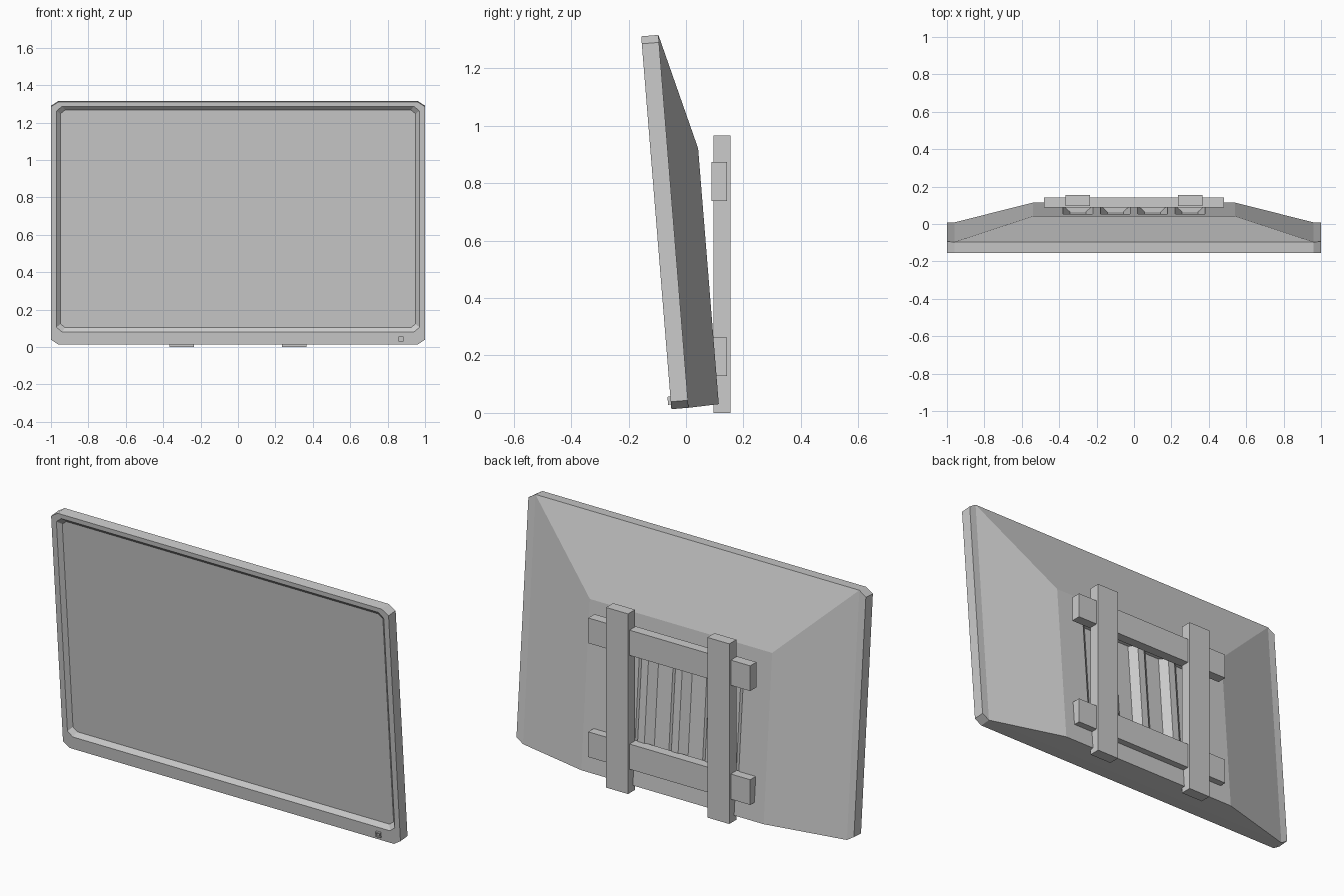
import bpy, bmesh
from math import radians
from mathutils import Matrix

if "Cube" in bpy.data.objects:
    bpy.data.objects.remove(bpy.data.objects["Cube"])

# Panel space: x across, y depth from the front face, z up the panel; leaned forward
TILT = Matrix.Translation((0, -0.051, 0.013)) @ Matrix.Rotation(radians(4.62), 4, 'X')


def finish(name, bm, matrix=None):
    if matrix:
        bm.transform(matrix)
    bmesh.ops.recalc_face_normals(bm, faces=bm.faces[:])
    mesh = bpy.data.meshes.new(name)
    bm.to_mesh(mesh)
    bm.free()
    ob = bpy.data.objects.new(name, mesh)
    bpy.context.collection.objects.link(ob)
    return ob


def loft(name, loops, matrix=None):
    """Join a stack of equal-length point loops and cap both ends."""
    bm = bmesh.new()
    rings = [[bm.verts.new(p) for p in loop] for loop in loops]
    n = len(rings[0])
    for a, b in zip(rings, rings[1:]):
        for i in range(n):
            j = (i + 1) % n
            bm.faces.new((a[i], a[j], b[j], b[i]))
    bm.faces.new(rings[0])
    bm.faces.new(rings[-1])
    return finish(name, bm, matrix)


def rect(hx, z0, z1, y, cx=0):
    return [(cx - hx, y, z0), (cx + hx, y, z0), (cx + hx, y, z1), (cx - hx, y, z1)]


def octagon(hx, z0, z1, y, a, b):
    """Rectangle with corners cut by a across and b up."""
    return [(-hx + a, y, z0), (hx - a, y, z0), (hx, y, z0 + b), (hx, y, z1 - b),
            (hx - a, y, z1), (-hx + a, y, z1), (-hx, y, z1 - b), (-hx, y, z0 + b)]


def box(name, x0, x1, y0, y1, z0, z1, matrix=None):
    cx, hx = (x0 + x1) / 2, (x1 - x0) / 2
    return loft(name, [rect(hx, z0, z1, y, cx) for y in (y0, y1)], matrix)


# Screen frame with recessed display
loft("screen_frame", [
    octagon(1.0, 0, 1.302, 0.06, 0.04, 0.026),
    octagon(1.0, 0, 1.302, 0, 0.04, 0.026),
    octagon(0.97, 0.067, 1.278, 0, 0.03, 0.025),
    octagon(0.95, 0.090, 1.256, 0.02, 0.025, 0.02)], TILT)

# Tapered rear housing
housing = loft("rear_housing", [
    rect(0.96, 0, 1.302, 0.06),
    rect(0.54, 0.004, 0.897, 0.166)], TILT)

# Vertical grooves in the rear housing
for i, cx in enumerate((-0.3, -0.1, 0.1, 0.3)):
    cutter = loft(f"groove_cutter_{i}", [
        rect(0.043, 0.20, 0.755, 0.133, cx),
        rect(0.08, 0.20, 0.755, 0.166, cx),
        rect(0.08, 0.20, 0.755, 0.19, cx)], TILT)
    cutter.hide_render = True
    cutter.hide_set(True)
    mod = housing.modifiers.new(f"groove_{i}", 'BOOLEAN')
    mod.operation = 'DIFFERENCE'
    mod.solver = 'EXACT'
    mod.object = cutter

# Power button: small raised square ring
loft("power_button", [
    rect(0.014, 0.016, 0.044, 0.005, 0.872),
    rect(0.014, 0.016, 0.044, -0.010, 0.872),
    rect(0.008, 0.022, 0.038, -0.010, 0.872),
    rect(0.008, 0.022, 0.038, -0.003, 0.872)], TILT)

# Wall bracket: two uprights and two cross rails
for side, cx in (("left", -0.3), ("right", 0.3)):
    box(f"bracket_upright_{side}", cx - 0.065, cx + 0.065, 0.095, 0.155, 0, 0.965)
for level, z0 in (("lower", 0.128), ("upper", 0.738)):
    box(f"bracket_rail_{level}", -0.48, 0.48, 0.089, 0.142, z0, z0 + 0.135)
